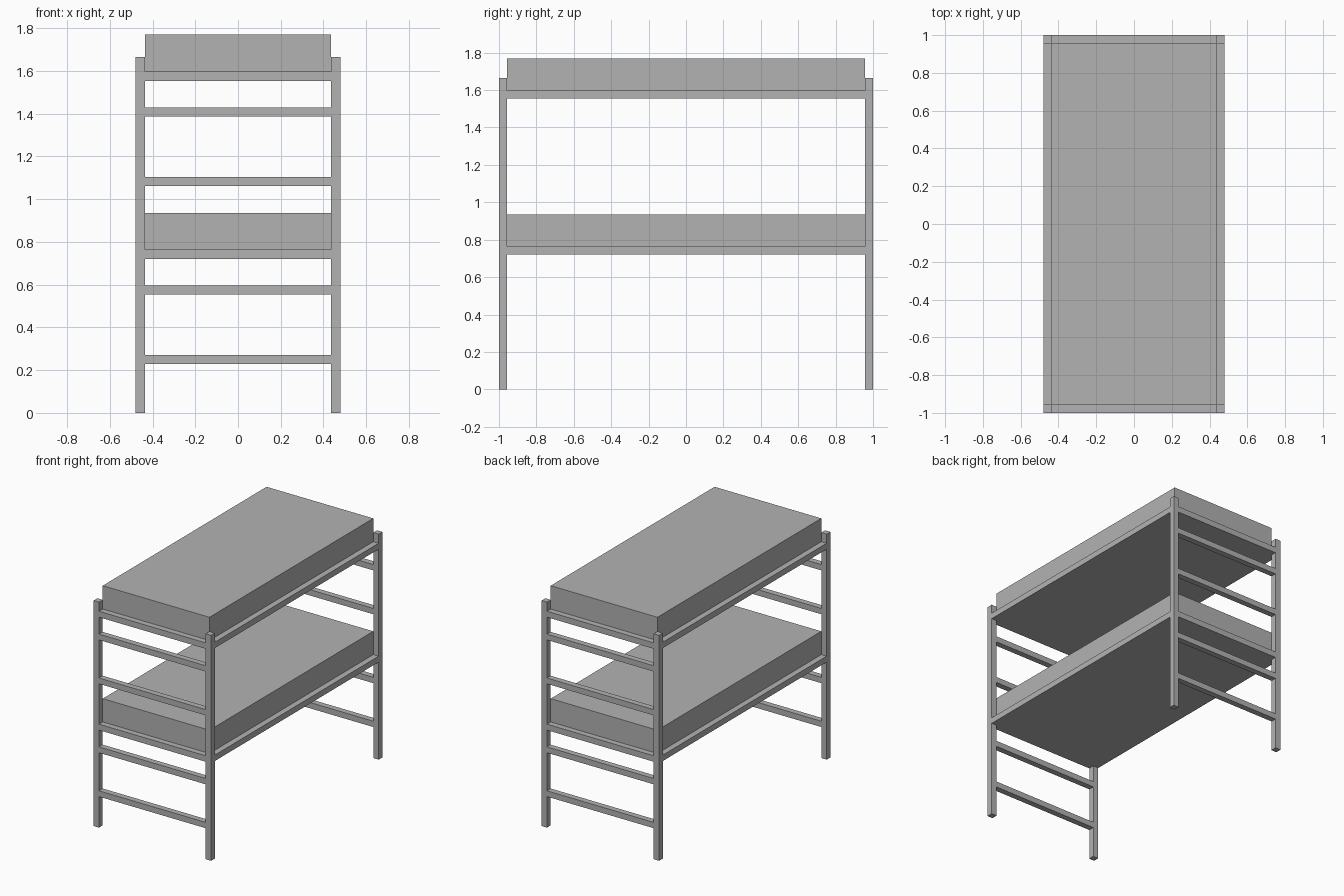
import bpy
import bmesh

if "Cube" in bpy.data.objects:
    bpy.data.objects.remove(bpy.data.objects["Cube"])

grey = bpy.data.materials.new("plain_grey")
grey.diffuse_color = (0.448, 0.448, 0.448, 1)
grey.use_nodes = True
grey.node_tree.nodes["Principled BSDF"].inputs["Base Color"].default_value = grey.diffuse_color

X, Y = 0.48, 1.0        # outer half sizes
T = 0.044               # timber thickness
XI, YI = X - T, Y - T   # inner half sizes


def prism(name, outline, z0, z1):
    """Extrude a flat outline from z0 up to z1."""
    bm = bmesh.new()
    base = bm.faces.new([bm.verts.new((x, y, z0)) for x, y in outline])
    top = bmesh.ops.extrude_face_region(bm, geom=[base])["geom"]
    for v in top:
        if isinstance(v, bmesh.types.BMVert):
            v.co.z = z1
    bmesh.ops.recalc_face_normals(bm, faces=bm.faces[:])
    mesh = bpy.data.meshes.new(name)
    bm.to_mesh(mesh)
    bm.free()
    mesh.materials.append(grey)
    obj = bpy.data.objects.new(name, mesh)
    bpy.context.collection.objects.link(obj)
    return obj


def box(name, x0, x1, y0, y1, z0, z1):
    return prism(name, [(x0, y0), (x1, y0), (x1, y1), (x0, y1)], z0, z1)


# Corner posts
for sx in (-1, 1):
    for sy in (-1, 1):
        xs = sorted((sx * XI, sx * X))
        ys = sorted((sy * YI, sy * Y))
        box("corner_post", *xs, *ys, 0, 1.665)

# Ladder rungs at both ends
for sy in (-1, 1):
    ys = sorted((sy * YI, sy * Y))
    for z in (0.229, 0.553, 1.062, 1.386):
        box("ladder_rung", -XI, XI, *ys, z, z + 0.043)

# Bed bases notched around the posts, with mattresses on top
notched = [(-XI, -Y), (XI, -Y), (XI, -YI), (X, -YI), (X, YI), (XI, YI),
           (XI, Y), (-XI, Y), (-XI, YI), (-X, YI), (-X, -YI), (-XI, -YI)]
for level, z in (("lower", 0.72), ("upper", 1.554)):
    prism(level + "_bed_base", notched, z, z + T)
    box(level + "_mattress", -XI, XI, -YI, YI, z + T, z + 0.216)
